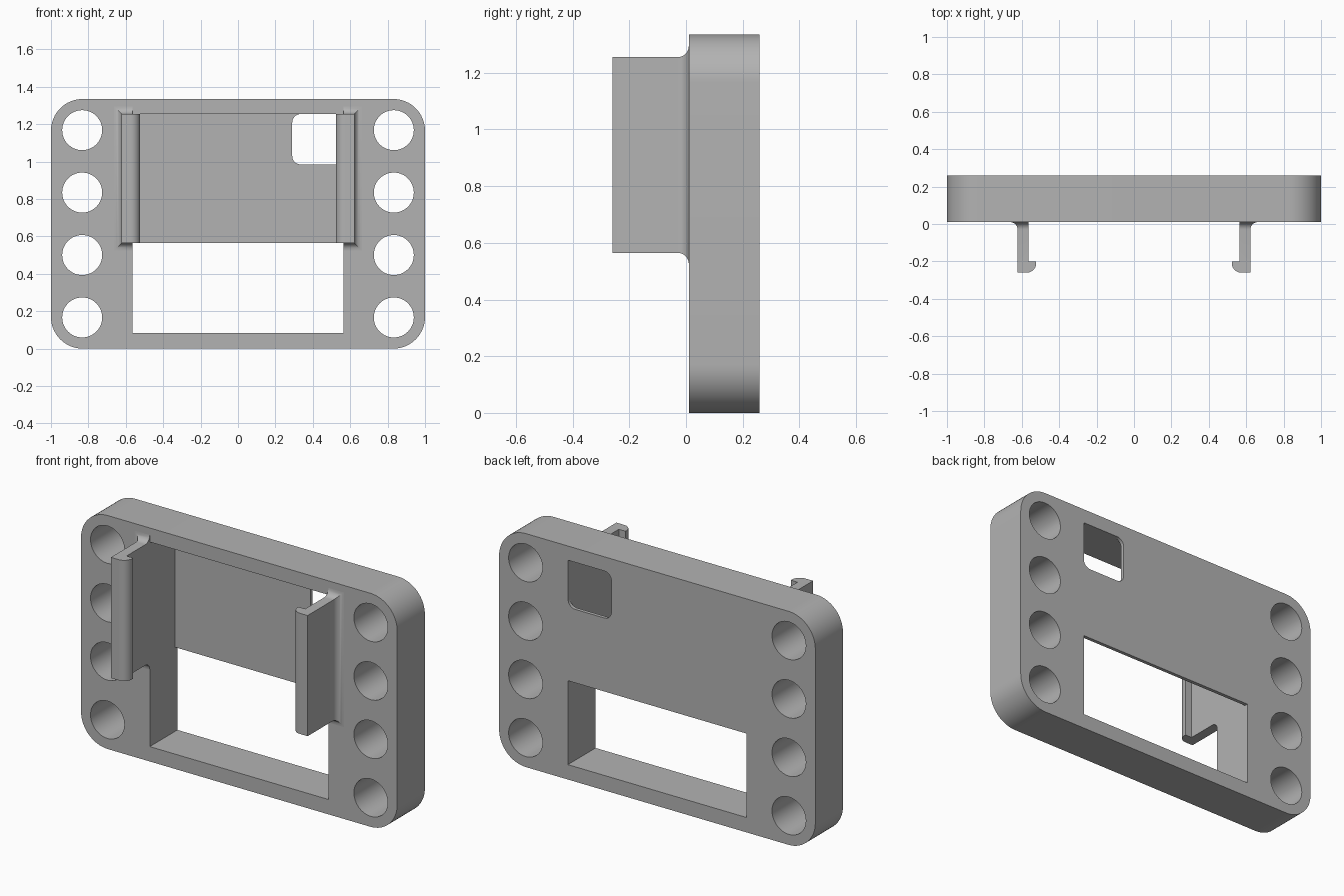
import bpy, bmesh, math
from mathutils import Vector

if "Cube" in bpy.data.objects:
    bpy.data.objects.remove(bpy.data.objects["Cube"])

grey = bpy.data.materials.new("matte grey")
grey.use_nodes = True
GREY = (0.45, 0.45, 0.45, 1)
grey.diffuse_color = GREY
grey.node_tree.nodes["Principled BSDF"].inputs["Base Color"].default_value = GREY

FRONT, BACK = 0.01, 0.26      # depth of the frame
HALF, LOW, MID, TOP = 0.565, 0.085, 0.565, 1.255   # opening limits
HEIGHT = 1.335


def prism(points, axis, start, end):
    """Bmesh prism of a 2D outline swept along one axis."""
    bm = bmesh.new()
    verts = []
    for p in points:
        co = list(p)
        co.insert(axis, start)
        verts.append(bm.verts.new(co))
    face = bm.faces.new(verts)
    new = bmesh.ops.extrude_face_region(bm, geom=[face], use_keep_orig=True)["geom"]
    shift = Vector((0, 0, 0))
    shift[axis] = end - start
    for v in new:
        if isinstance(v, bmesh.types.BMVert):
            v.co += shift
    bmesh.ops.recalc_face_normals(bm, faces=bm.faces)
    return bm


def make(name, bm):
    mesh = bpy.data.meshes.new(name)
    bm.to_mesh(mesh)
    bm.free()
    mesh.materials.append(grey)
    ob = bpy.data.objects.new(name, mesh)
    bpy.context.collection.objects.link(ob)
    return ob


def select(ob):
    bpy.ops.object.select_all(action='DESELECT')
    ob.select_set(True)
    bpy.context.view_layer.objects.active = ob


def smooth(ob):
    select(ob)
    bpy.ops.object.shade_smooth_by_angle(angle=math.radians(30))


def arc(cx, cy, r, a0, a1, n):
    angles = [math.radians(a0 + (a1 - a0) * i / n) for i in range(n + 1)]
    return [(cx + r * math.cos(a), cy + r * math.sin(a)) for a in angles]


def rounded(x0, z0, x1, z1, radii, n=12):
    """Rectangle with corner radii: top right, top left, bottom left, bottom right."""
    corners = [(x1, z1, -1, -1), (x0, z1, 1, -1), (x0, z0, 1, 1), (x1, z0, -1, 1)]
    pts = []
    for i, ((x, z, sx, sz), r) in enumerate(zip(corners, radii)):
        if r:
            pts += arc(x + sx * r, z + sz * r, r, 90 * i, 90 * i + 90, n)
        else:
            pts.append((x, z))
    return pts


def cut(ob, bm):
    cutter = make("cutter", bm)
    cutter.hide_render = True
    select(ob)
    mod = ob.modifiers.new("cut", 'BOOLEAN')
    mod.operation = 'DIFFERENCE'
    mod.solver = 'EXACT'
    mod.object = cutter
    bpy.ops.object.modifier_apply(modifier=mod.name)
    bpy.data.objects.remove(cutter)


# Frame: rounded slab
frame = make("frame", prism(rounded(-1, 0, 1, HEIGHT, [0.17] * 4, 16), 1, FRONT, BACK))

# Pocket in front that opens through the slab in its lower half
panel_y = BACK - 0.02
pocket = [(-0.2, LOW), (0.5, LOW), (0.5, MID), (panel_y, MID), (panel_y, TOP), (-0.2, TOP)]
cut(frame, prism(pocket, 0, -HALF, HALF))

# Small window in the back panel
cut(frame, prism(rounded(0.29, 0.985, HALF - 0.001, TOP - 0.001, [0, 0.045, 0.045, 0.045]),
                 1, panel_y - 0.05, 0.4))

# Mounting holes along both sides
for x in (-0.833, 0.833):
    for i in range(4):
        circle = arc(x, HEIGHT / 8 * (2 * i + 1), 0.107, 0, 360, 48)[:-1]
        cut(frame, prism(circle, 1, -0.2, 0.5))
smooth(frame)

# Hooked clips with a flared root
FLARE, OUT, STEPS = 0.04, 0.622, 8
for side, name in ((1, "left_clip"), (-1, "right_clip")):
    root = FRONT - FLARE
    outline = [(OUT, root), (HALF, root), (HALF, -0.2), (0.523, -0.2)]
    outline += arc(0.573, -0.21, 0.05, 180, 270, 10) + [(OUT, -BACK)]
    bm = prism(outline, 2, MID, TOP)
    face = max(bm.faces, key=lambda f: f.calc_center_median().y)
    last_d = last_y = 0
    for i in range(1, STEPS + 1):
        a = math.pi / 2 * i / STEPS
        d, y = FLARE * (1 - math.cos(a)), FLARE * math.sin(a)
        face = bmesh.ops.extrude_discrete_faces(bm, faces=[face])["faces"][0]
        for v in face.verts:
            v.co.y += y - last_y
            v.co.z += (d - last_d) * (1 if v.co.z > 0.9 else -1)
            if v.co.x > 0.6:
                v.co.x += d - last_d
        last_d, last_y = d, y
    bmesh.ops.delete(bm, geom=[face], context='FACES_ONLY')
    for v in bm.verts:
        v.co.x *= side
    if side < 0:
        bmesh.ops.reverse_faces(bm, faces=bm.faces)
    smooth(make(name, bm))
